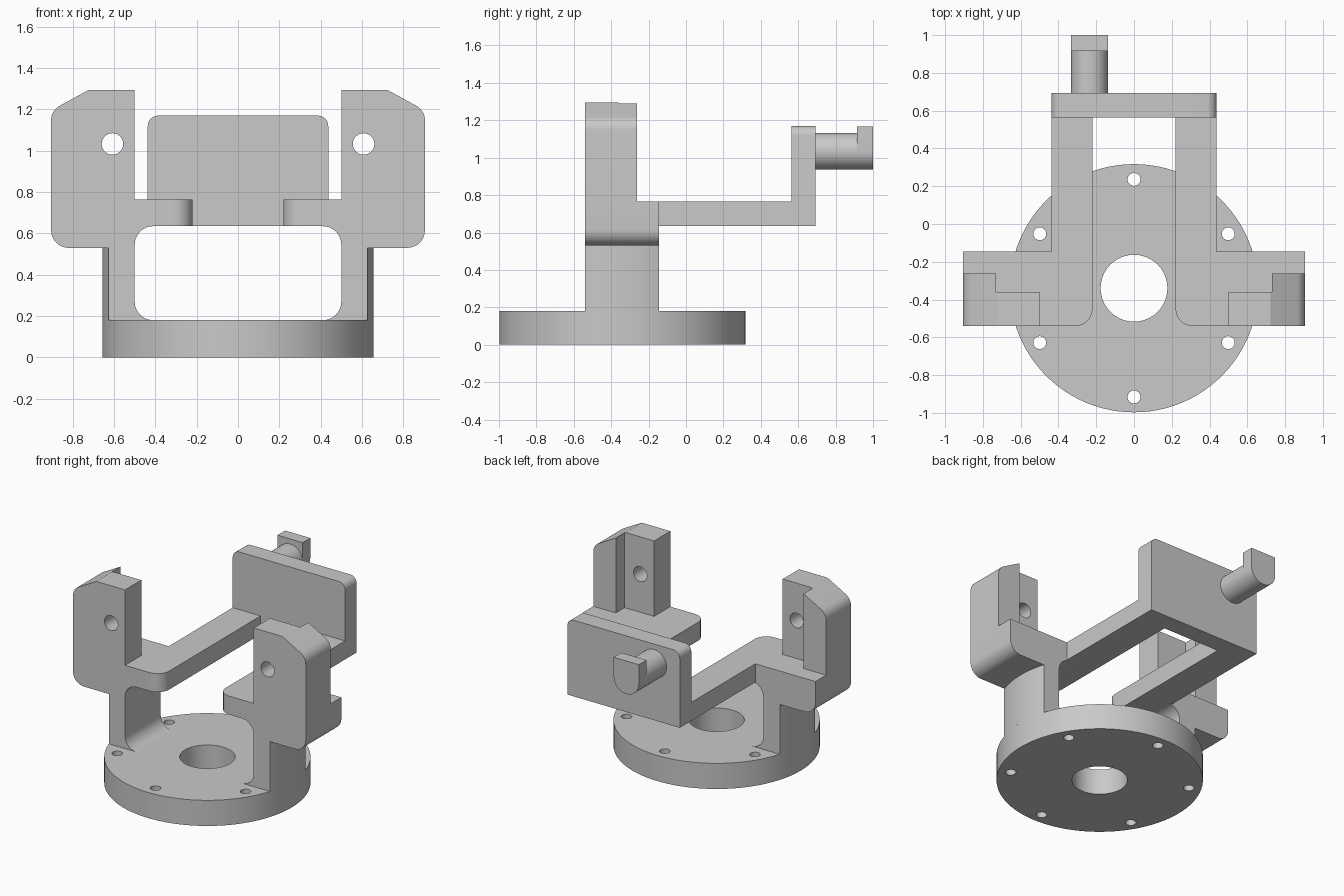
import bpy
import bmesh
from math import sin, cos, tan, radians, sqrt
from mathutils import Vector

default = bpy.data.objects.get("Cube")
if default:
    bpy.data.objects.remove(default, do_unlink=True)

grey = bpy.data.materials.new("machined grey")
grey.use_nodes = True
colour = (0.585, 0.585, 0.585, 1)
grey.diffuse_color = colour
grey.node_tree.nodes["Principled BSDF"].inputs["Base Color"].default_value = colour


def arc(cx, cy, r, start, end, n=12):
    """Points on an arc, angles in degrees."""
    steps = [radians(start + (end - start) * i / n) for i in range(n + 1)]
    return [(cx + r * cos(a), cy + r * sin(a)) for a in steps]


def rounded(corners, n=8):
    """Outline from (a, b) or (a, b, radius) corners."""
    out = []
    for i, c in enumerate(corners):
        if len(c) == 2:
            out.append(c)
            continue
        p, r = Vector(c[:2]), c[2]
        u = (Vector(corners[i - 1][:2]) - p).normalized()
        v = (Vector(corners[(i + 1) % len(corners)][:2]) - p).normalized()
        half = u.angle(v) / 2
        centre = p + (u + v).normalized() * r / sin(half)
        d0 = (p + u * r / tan(half) - centre).normalized()
        d1 = (p + v * r / tan(half) - centre).normalized()
        out += [tuple(centre + d0.slerp(d1, k / n) * r) for k in range(n + 1)]
    return out


def prism(name, outline, axis, lo, hi, side=1):
    """Extrude an outline along y (outline in x, z) or z (outline in x, y)."""
    bm = bmesh.new()
    place = (lambda a, b: (side * a, lo, b)) if axis == "y" else (lambda a, b: (side * a, b, lo))
    face = bm.faces.new([bm.verts.new(place(a, b)) for a, b in outline])
    grown = bmesh.ops.extrude_face_region(bm, geom=[face])["geom"]
    shift = Vector((0, hi - lo, 0) if axis == "y" else (0, 0, hi - lo))
    bmesh.ops.translate(bm, vec=shift, verts=[g for g in grown if isinstance(g, bmesh.types.BMVert)])
    bmesh.ops.recalc_face_normals(bm, faces=bm.faces)
    mesh = bpy.data.meshes.new(name)
    bm.to_mesh(mesh)
    bm.free()
    mesh.materials.append(grey)
    obj = bpy.data.objects.new(name, mesh)
    bpy.context.collection.objects.link(obj)
    return obj


def activate(obj):
    bpy.ops.object.select_all(action="DESELECT")
    obj.select_set(True)
    bpy.context.view_layer.objects.active = obj


def drill(obj, a, b, r, axis, lo, hi):
    """Cut a round through hole."""
    cutter = prism("hole_cutter", arc(a, b, r, 0, 360, 40)[:-1], axis, lo, hi)
    cutter.hide_render = True
    mod = obj.modifiers.new("hole", "BOOLEAN")
    mod.operation, mod.solver, mod.object = "DIFFERENCE", "EXACT", cutter
    activate(obj)
    bpy.ops.object.modifier_apply(modifier=mod.name)
    bpy.data.objects.remove(cutter, do_unlink=True)


parts = []
CY, R, BASE = -0.34, 0.657, 0.18      # flange centre, radius, thickness
FRONT, BACK = -0.54, -0.145           # depth of the side arms
LOW, DECK = 0.635, 0.765              # underside and top of the deck

# Round flange with centre bore and six bolt holes
flange = prism("base_flange", arc(0, CY, R, 0, 360, 96)[:-1], "z", 0, BASE)
drill(flange, 0, CY, 0.177, "z", -0.1, 0.3)
for k in range(6):
    a = radians(30 + 60 * k)
    drill(flange, 0.576 * cos(a), CY + 0.576 * sin(a), 0.034, "z", -0.1, 0.3)
parts.append(flange)

for label, s in (("left", 1), ("right", -1)):
    # Leg whose outer face follows the flange rim
    rim = [(sqrt(R * R - (y - CY) ** 2), y)
           for y in (FRONT + (BACK - FRONT) * k / 12 for k in range(13))]
    parts.append(prism(label + "_leg", [(0.5, BACK), (0.5, FRONT)] + rim, "z", BASE, 0.53, s))
    parts.append(prism(label + "_leg_fillet",
                       [(0.5, BASE)] + arc(0.41, BASE + 0.09, 0.09, -90, 0), "y", FRONT, BACK, s))

    # Shoulder block, rounded below, with the window fillet
    parts.append(prism(label + "_shoulder", rounded(
        [(0.41, LOW), (0.5, LOW, 0.089), (0.5, 0.53), (0.905, 0.53, 0.085),
         (0.905, DECK), (0.41, DECK)]), "y", FRONT, BACK, s))

    # Rail running back, with rounded front inner corner
    parts.append(prism(label + "_rail", rounded(
        [(0.22, FRONT, 0.09), (0.41, FRONT), (0.41, BACK), (0.437, BACK),
         (0.437, 0.565), (0.22, 0.565)]), "z", LOW, DECK, s))

    # Upright plate with pivot hole, and the outer rib behind it
    plate = prism(label + "_upright", rounded(
        [(0.5, DECK), (0.905, DECK), (0.905, 1.195, 0.08), (0.722, 1.295), (0.5, 1.295)]),
        "y", FRONT, -0.36, s)
    drill(plate, s * 0.608, 1.033, 0.052, "y", -0.7, -0.2)
    parts.append(plate)
    parts.append(prism(label + "_upright_rib", rounded(
        [(0.73, DECK), (0.905, DECK), (0.905, 1.195, 0.08), (0.73, 1.2906)]),
        "y", -0.36, -0.263, s))

# Back plate
parts.append(prism("back_plate", rounded(
    [(-0.437, LOW), (0.437, LOW), (0.437, 1.17, 0.05), (-0.437, 1.17, 0.05)]),
    "y", 0.565, 0.693))

# Pin with raised end tab
PX, PZ, PR = -0.236, 1.034, 0.098
parts.append(prism("pin_shaft", arc(PX, PZ, PR, 0, 360, 48)[:-1], "y", 0.693, 0.915))
parts.append(prism("pin_tab", arc(PX, PZ, PR, 180, 360, 24) + [(PX + PR, 1.168), (PX - PR, 1.168)],
                   "y", 0.915, 1.0))

for obj in parts:
    activate(obj)
    bpy.ops.object.shade_smooth_by_angle(angle=radians(25))
